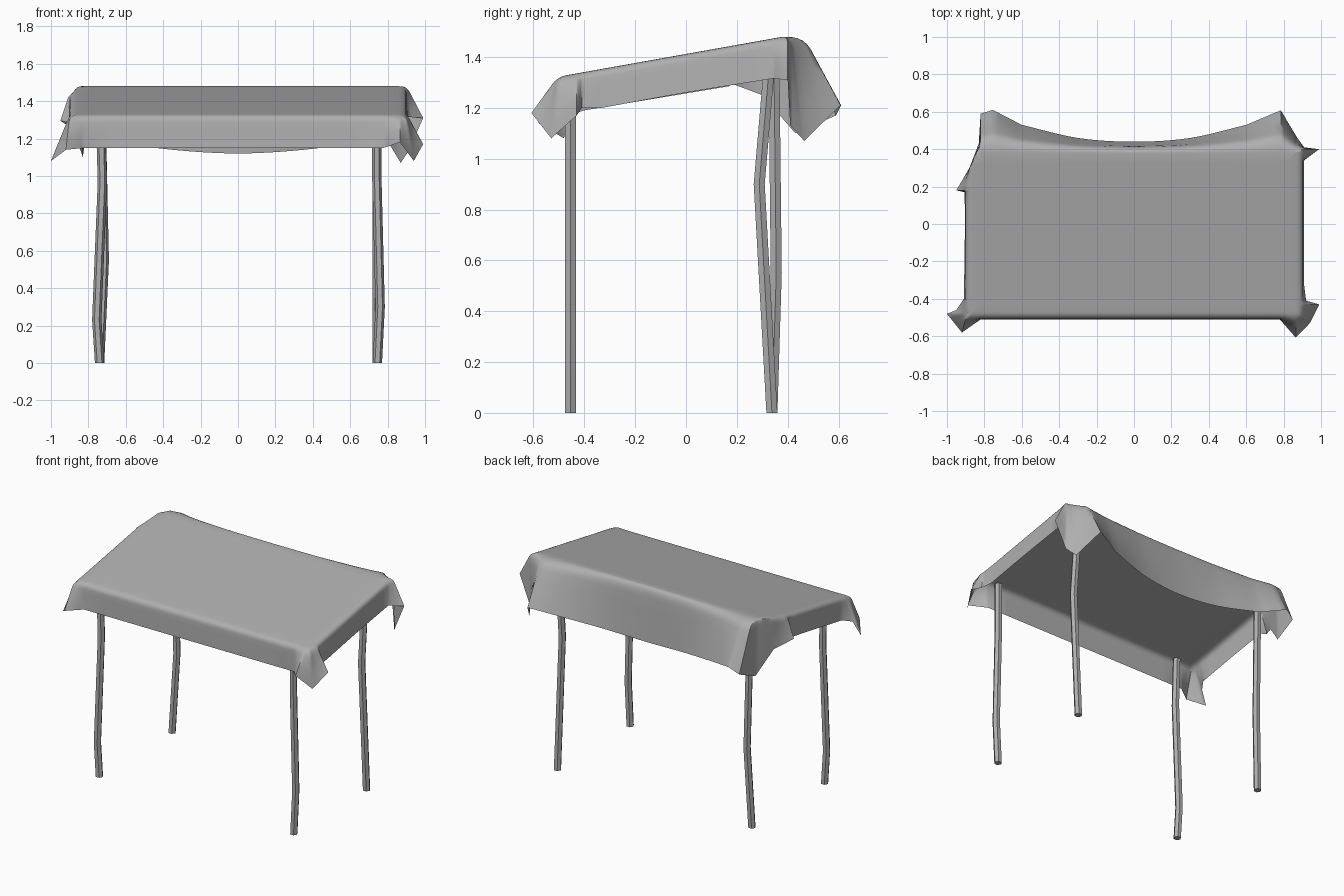
import bpy, bmesh, math
from mathutils import Vector

if "Cube" in bpy.data.objects:
    bpy.data.objects.remove(bpy.data.objects["Cube"])

grey = bpy.data.materials.new("dark_grey")
grey.diffuse_color = (.43, .43, .43, 1)
grey.use_nodes = True
grey.node_tree.nodes["Principled BSDF"].inputs["Base Color"].default_value = grey.diffuse_color


def clamp(v, lo, hi):
    return max(lo, min(hi, v))


def finish(bm, name, angle):
    bmesh.ops.remove_doubles(bm, verts=bm.verts, dist=0.0008)
    bmesh.ops.recalc_face_normals(bm, faces=bm.faces)
    me = bpy.data.meshes.new(name)
    bm.to_mesh(me)
    bm.free()
    me.materials.append(grey)
    ob = bpy.data.objects.new(name, me)
    bpy.context.collection.objects.link(ob)
    bpy.ops.object.select_all(action='DESELECT')
    ob.select_set(True)
    bpy.context.view_layer.objects.active = ob
    bpy.ops.object.shade_smooth_by_angle(angle=math.radians(angle))


def on_slope(x, y):
    return Vector((x, y, min(1.485, 1.322 + 0.178 * (y + 0.505))))


def hem_point(pts, i, t):
    # Straight between close corner points, otherwise a gentle Hermite curve
    n = len(pts)
    a, b, c, d = (pts[(i + k) % n] for k in (-1, 0, 1, 2))
    seg = (c - b).length
    if seg < .22:
        return b.lerp(c, t)
    m0 = ((c - a) if (b - a).length >= .22 else (c - b)).normalized() * seg
    m1 = ((d - b) if (d - c).length >= .22 else (c - b)).normalized() * seg
    return (b * (2*t**3 - 3*t*t + 1) + m0 * (t**3 - 2*t*t + t)
            + c * (3*t*t - 2*t**3) + m1 * (t**3 - t*t))


# Hem of the cloth, counter-clockwise from the middle of the front
hem = [Vector(p) for p in [
    (0, -.51, 1.15), (.78, -.51, 1.15),
    (.865, -.608, 1.18), (.94, -.53, 1.08), (.99, -.43, 1.17),
    (.92, -.41, 1.20), (.91, -.33, 1.20),
    (.91, 0, 1.26), (.91, .34, 1.315),
    (.99, .40, 1.31), (.91, .41, 1.13), (.87, .465, 1.07), (.785, .608, 1.21),
    (.6, .53, 1.17), (.3, .46, 1.135), (0, .44, 1.12),
    (-.3, .46, 1.135), (-.6, .53, 1.17),
    (-.755, .61, 1.21), (-.82, .59, 1.17), (-.83, .43, 1.10),
    (-.88, .30, 1.25), (-.95, .18, 1.295), (-.905, .17, 1.285),
    (-.905, -.1, 1.24), (-.91, -.40, 1.19),
    (-.95, -.46, 1.17), (-1, -.48, 1.08), (-.92, -.58, 1.14), (-.82, -.51, 1.15)]]

# Canopy cloth: flat sloping top, rounded edge, hanging skirt
edge = [on_slope(clamp(p.x, -.9, .9),
                 clamp(p.y, -.505, .41 + .3 * max(0, p.y - .44))) for p in hem]
bm = bmesh.new()
cols = []
STEPS = 5
for i in range(len(hem)):
    for s in range(STEPS):
        t = s / STEPS
        low = hem_point(hem, i, t)
        e = edge[i].lerp(edge[(i + 1) % len(edge)], t)
        inner = on_slope(clamp(e.x, -.86, .86), clamp(e.y, -.47, .38))
        upper = e.lerp(low, .2)
        col = [on_slope(clamp(e.x, -.81, .81), clamp(e.y, -.42, .33)), inner]
        for k in (.2, .4, .6, .8, 1):
            col.append(inner.lerp(e, k).lerp(e.lerp(upper, k), k))
        col += [e.lerp(low, k) for k in (.4, .6, .8, 1)]
        cols.append([bm.verts.new(v) for v in col])
for a, b in zip(cols, cols[1:] + cols[:1]):
    for j in range(len(a) - 1):
        bm.faces.new((a[j], a[j + 1], b[j + 1], b[j]))
bm.faces.new([c[0] for c in cols])
finish(bm, "canopy_cloth", 60)


# Crooked posts: six-sided tubes along a bent path
def post(name, path, r=0.025, sides=6):
    bm = bmesh.new()
    rings = []
    for p in path:
        rings.append([bm.verts.new((p[0] + r * math.cos(math.tau * k / sides),
                                    p[1] + r * math.sin(math.tau * k / sides), p[2]))
                      for k in range(sides)])
    for lo, hi in zip(rings, rings[1:]):
        for k in range(sides):
            n = (k + 1) % sides
            bm.faces.new((lo[k], lo[n], hi[n], hi[k]))
    bm.faces.new(rings[0][::-1])
    bm.faces.new(rings[-1])
    finish(bm, name, 30)


post("front_left_post", [(-.74, -.455, 0), (-.755, -.455, .23),
                         (-.725, -.455, .97), (-.735, -.455, 1.31)])
post("front_right_post", [(.745, -.455, 0), (.76, -.455, .3),
                          (.742, -.455, 1.0), (.742, -.455, 1.31)])
post("back_right_post", [(.745, .338, 0), (.743, .288, .9), (.742, .335, 1.45)])
post("back_left_post", [(-.74, .338, 0), (-.715, .355, .55), (-.735, .345, 1.45)])
